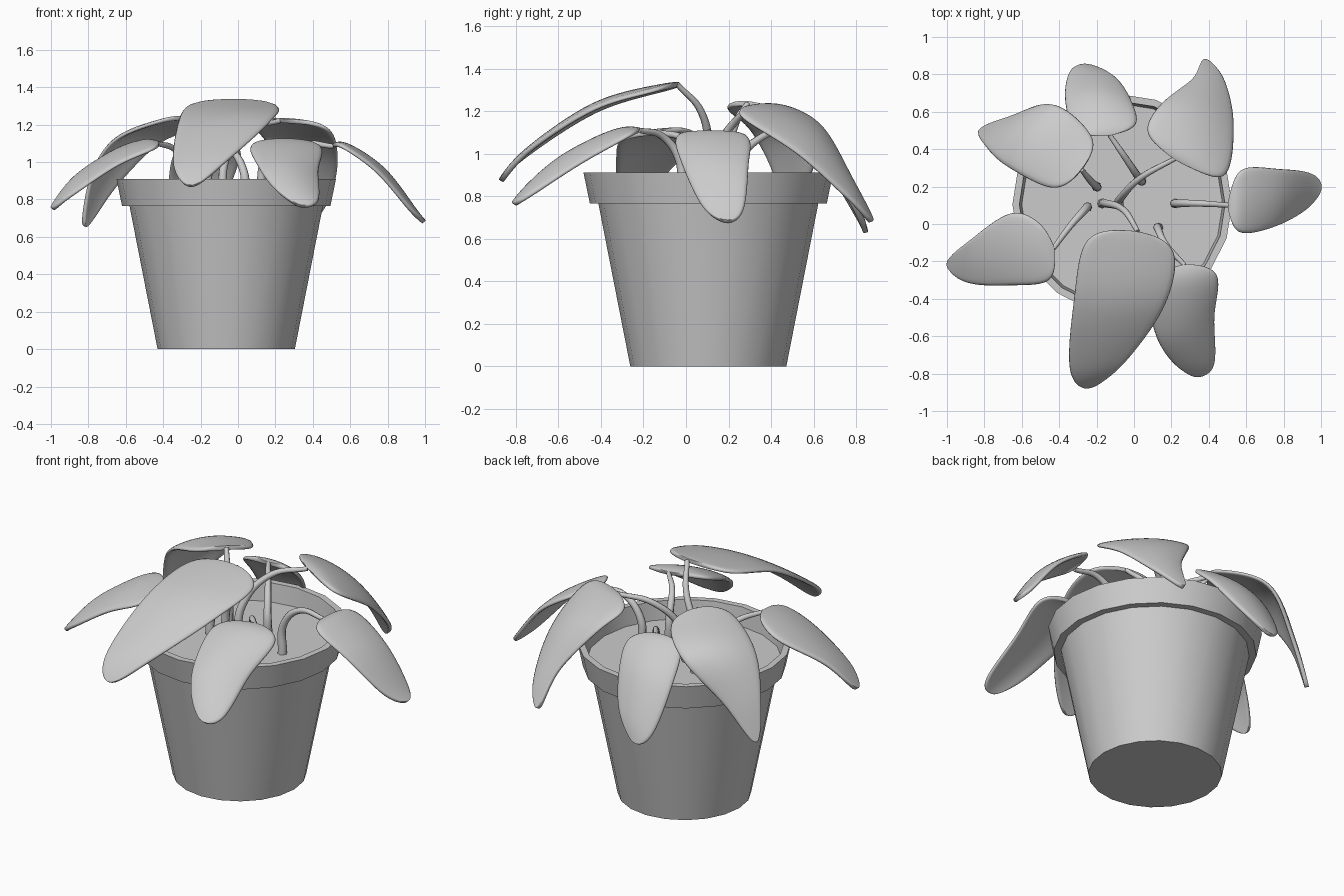
import bpy, bmesh, math
from mathutils import Vector

if "Cube" in bpy.data.objects:
    bpy.data.objects.remove(bpy.data.objects["Cube"])

CX, CY, SIDES = -0.063, 0.105, 20
SOIL = 0.8


def finish(name, bm, angle):
    me = bpy.data.meshes.new(name)
    bmesh.ops.recalc_face_normals(bm, faces=bm.faces)
    bm.to_mesh(me)
    bm.free()
    ob = bpy.data.objects.new(name, me)
    bpy.context.collection.objects.link(ob)
    bpy.ops.object.select_all(action='DESELECT')
    ob.select_set(True)
    bpy.context.view_layer.objects.active = ob
    bpy.ops.object.shade_smooth_by_angle(angle=math.radians(angle))
    return ob


def lathe(name, profile):
    bm = bmesh.new()
    vs = [bm.verts.new((CX + r, CY, z)) for r, z in profile]
    es = [bm.edges.new(p) for p in zip(vs, vs[1:])]
    bmesh.ops.spin(bm, geom=vs + es, cent=(CX, CY, 0), axis=(0, 0, 1),
                   angle=math.tau, steps=SIDES, use_duplicate=False)
    bmesh.ops.remove_doubles(bm, verts=bm.verts, dist=1e-4)
    return finish(name, bm, 35)


def catmull(p0, p1, p2, p3, t):
    return 0.5 * (2 * p1 + (p2 - p0) * t + (2 * p0 - 5 * p1 + 4 * p2 - p3) * t * t
                  + (3 * p1 - p0 - 3 * p2 + p3) * t ** 3)


def leaf(name, base, side_a, side_b, tip, stem, bulge=0.1, sub=5, cols=8):
    # Blade: closed outline through base, both sides and tip, bridged by arched rows
    loop = [Vector(p) for p in (base, *side_a, tip, *reversed(side_b))]
    n = len(loop)
    ring = [catmull(loop[i - 1], loop[i], loop[(i + 1) % n], loop[(i + 2) % n], k / sub)
            for i in range(n) for k in range(sub)]
    half = len(ring) // 2
    along = Vector(tip) - Vector(base)
    bm = bmesh.new()
    rows = []
    for i in range(half + 1):
        a, b = ring[i], ring[-i]
        up = (b - a).cross(along)
        if up.z < 0:
            up.negate()
        if up.length > 0:
            up.normalize()
        rise = (b - a).length * bulge * math.sin(math.pi * i / half)
        rows.append([bm.verts.new(a.lerp(b, s / cols)
                                  + up * rise * (1 - (2 * s / cols - 1) ** 2))
                     for s in range(cols + 1)])
    for r, q in zip(rows, rows[1:]):
        for s in range(cols):
            bm.faces.new((r[s], r[s + 1], q[s + 1], q[s]))
    bmesh.ops.remove_doubles(bm, verts=bm.verts, dist=1e-3)
    ob = finish(name + "_leaf", bm, 180)
    sol = ob.modifiers.new("thickness", 'SOLIDIFY')
    sol.thickness, sol.offset = 0.024, 0
    ob.modifiers.new("soft", 'SUBSURF').levels = 1

    # Stem: tapered tube rising from the soil to the blade base
    cu = bpy.data.curves.new(name + "_stem", 'CURVE')
    cu.dimensions, cu.bevel_depth, cu.bevel_resolution = '3D', 0.026, 2
    cu.use_fill_caps = True
    sp = cu.splines.new('BEZIER')
    pts = stem + [base]
    sp.bezier_points.add(len(pts) - 1)
    for i, (bp, p) in enumerate(zip(sp.bezier_points, pts)):
        bp.co = p
        bp.radius = 1 - 0.5 * i / (len(pts) - 1)
        bp.handle_left_type = bp.handle_right_type = 'AUTO'
    bpy.context.collection.objects.link(bpy.data.objects.new(name + "_stem", cu))


# Pot with flared rim, and the soil disc inside it
lathe("pot", [(0, 0), (.367, 0), (.517, .765), (.557, .765), (.587, .91),
              (.55, .91), (.535, SOIL - .02)])
lathe("soil", [(0, SOIL), (.537, SOIL)])

# Leaves: base, one edge, other edge, tip, stem path
leaf("front_large", (.02, -.04, 1.325),
     [(-.25, -.08, 1.305), (-.325, -.42, 1.20), (-.345, -.78, .97)],
     [(.215, -.15, 1.295), (.17, -.43, 1.21), (-.04, -.73, 1.02)],
     (-.24, -.87, .87),
     [(-.17, .11, SOIL), (-.15, .11, .98), (-.05, .07, 1.2)], .05)
leaf("front_right", (.27, -.22, 1.11),
     [(.07, -.32, 1.09), (.11, -.58, .97), (.20, -.73, .85)],
     [(.445, -.27, 1.08), (.43, -.50, .95), (.43, -.75, .79)],
     (.33, -.81, .765),
     [(.13, -.02, SOIL), (.13, -.03, .97), (.17, -.11, 1.08)], .11)
leaf("right", (.51, .10, 1.085),
     [(.57, .29, 1.08), (.78, .295, .94), (.95, .27, .73)],
     [(.56, -.045, 1.08), (.74, -.02, .95), (.92, .08, .745)],
     (.995, .19, .68),
     [(.22, .11, SOIL), (.23, .11, .98), (.34, .11, 1.09)], .07)
leaf("back_right", (.22, .35, 1.22),
     [(.07, .49, 1.21), (.14, .64, 1.12), (.31, .77, .89)],
     [(.48, .25, 1.18), (.535, .52, 1.0), (.48, .77, .78)],
     (.375, .875, .68),
     [(-.08, .11, SOIL), (-.07, .14, 1.0), (.04, .25, 1.17)], .09)
leaf("back", (-.13, .475, 1.11),
     [(-.31, .49, 1.09), (-.37, .66, .93), (-.345, .81, .69)],
     [(.01, .53, 1.07), (-.01, .65, .95), (-.10, .78, .76)],
     (-.25, .845, .63),
     [(.04, .23, SOIL), (.03, .24, .95), (-.05, .36, 1.08)], .12)
leaf("back_left", (-.28, .29, 1.235),
     [(-.43, .19, 1.215), (-.67, .30, 1.11), (-.79, .41, .91)],
     [(-.22, .46, 1.19), (-.42, .64, 1.10), (-.65, .575, .87)],
     (-.82, .50, .65),
     [(-.20, .20, SOIL), (-.20, .20, 1.0), (-.24, .24, 1.16)], .1)
leaf("left", (-.43, -.13, 1.10),
     [(-.45, -.30, 1.07), (-.65, -.33, .98), (-.89, -.315, .82)],
     [(-.51, .01, 1.11), (-.66, .06, 1.055), (-.87, -.08, .92)],
     (-.995, -.21, .75),
     [(-.25, .09, SOIL), (-.26, .08, .98), (-.34, -.01, 1.07)], .06)
